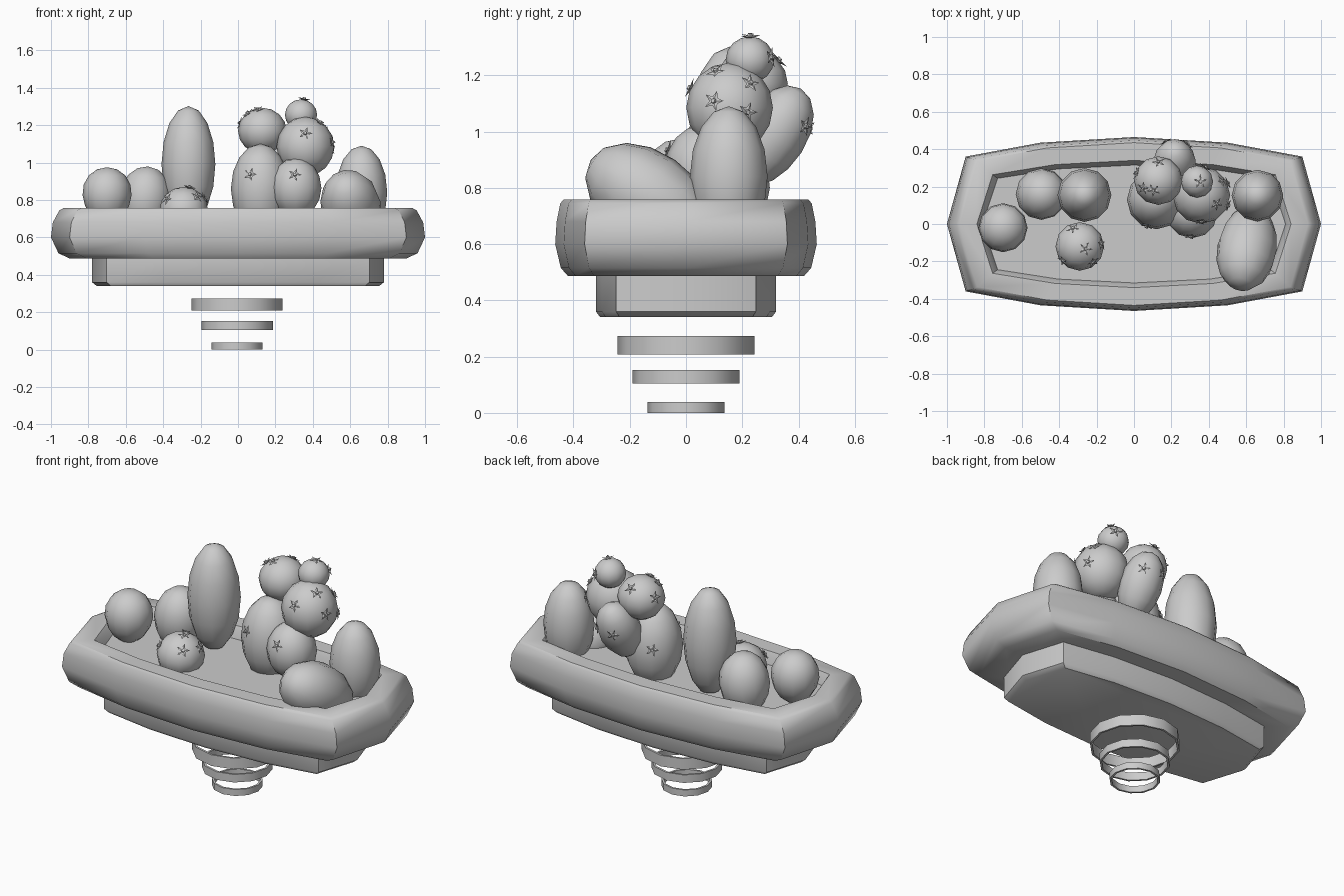
import bpy, bmesh, math
from mathutils import Vector, Matrix

if "Cube" in bpy.data.objects:
    bpy.data.objects.remove(bpy.data.objects["Cube"])


def finish(name, bm, angle=None):
    bmesh.ops.recalc_face_normals(bm, faces=bm.faces)
    me = bpy.data.meshes.new(name)
    bm.to_mesh(me)
    bm.free()
    ob = bpy.data.objects.new(name, me)
    bpy.context.collection.objects.link(ob)
    if angle:
        bpy.ops.object.select_all(action='DESELECT')
        ob.select_set(True)
        bpy.context.view_layer.objects.active = ob
        bpy.ops.object.shade_smooth_by_angle(angle=math.radians(angle))
    return ob


def loft(name, outline, profile, closed=False, angle=40):
    """Stack scaled copies of an outline; profile rows are (x scale, y scale, z)."""
    bm = bmesh.new()
    loops = [[bm.verts.new((x * sx, y * sy, z)) for x, y in outline] for sx, sy, z in profile]
    n = len(outline)
    pairs = list(zip(loops, loops[1:]))
    if closed:
        pairs.append((loops[-1], loops[0]))
    else:
        bm.faces.new(loops[0])
        bm.faces.new(loops[-1])
    for a, b in pairs:
        for i in range(n):
            j = (i + 1) % n
            bm.faces.new((a[i], a[j], b[j], b[i]))
    return finish(name, bm, angle)


# Twelve-sided pot outline, mirrored from one quarter
quarter = [(1, 0), (.9, .775), (.5, .935), (0, 1)]
half = quarter + [(-x, y) for x, y in quarter[-2::-1]]
outline = half + [(x, -y) for x, y in half[-2:0:-1]]

# Rounded tray with recessed soil
loft("tray", outline, [
    (.74, .30, .487), (.90, .42, .487), (.96, .445, .515), (1, .465, .60),
    (.99, .46, .68), (.955, .447, .745), (.93, .435, .758), (.84, .34, .758),
    (.825, .328, .735), (.81, .315, .69)])
# Lower foot of the pot
loft("pot_base", outline, [(.755, .305, .34), (.78, .32, .36), (.78, .32, .49)])

# Floating rings below the pot
circle = [(math.cos(math.tau * i / 12), math.sin(math.tau * i / 12)) for i in range(12)]
for i, (r, z0, z1) in enumerate([(.137, 0, .038), (.191, .105, .152), (.244, .208, .273)]):
    q = r - .012
    ring = loft(f"ring_{i + 1}", circle, [(r, r, z0), (r, r, z1), (q, q, z1), (q, q, z0)], closed=True)
    ring.location.x = -.005


def flower(name, point, normal):
    """Five-petal star with a raised button centre."""
    bm = bmesh.new()
    mat = Matrix.Translation(point) @ normal.to_track_quat('Z', 'Y').to_matrix().to_4x4()
    star = []
    for i in range(10):
        r, z = ((.038, .008), (.017, .004))[i % 2]
        a = math.tau * i / 10
        star.append(bm.verts.new((r * math.cos(a), r * math.sin(a), z)))
    mid, low = bm.verts.new((0, 0, .007)), bm.verts.new((0, 0, -.006))
    for i in range(10):
        bm.faces.new((star[i], star[(i + 1) % 10], mid))
        bm.faces.new((star[(i + 1) % 10], star[i], low))
    bmesh.ops.create_cone(bm, segments=6, radius1=.011, radius2=.008, depth=.01, cap_ends=True,
                          matrix=Matrix.Translation((0, 0, .009)))
    bm.transform(mat)
    finish(name, bm)


def cactus(name, centre, r, rz, axis=(0, 0, 1), egg=0.0, flowers=()):
    """Egg-shaped body along an axis, with flowers in the given directions."""
    c = Vector(centre)
    rot = Vector((0, 0, 1)).rotation_difference(Vector(axis).normalized()).to_matrix()
    bm = bmesh.new()
    bmesh.ops.create_uvsphere(bm, u_segments=12, v_segments=8, radius=1)
    for v in bm.verts:
        k = r * (1 + egg * v.co.z)
        v.co = c + rot @ Vector((v.co.x * k, v.co.y * k, v.co.z * rz))
    finish(name, bm, 60)
    for i, d in enumerate(flowers):
        loc = rot.transposed() @ Vector(d)
        s = Vector((loc.x / r, loc.y / r, loc.z / rz)).normalized()
        p = Vector((s.x * r, s.y * r, s.z * rz))
        n = Vector((s.x / r, s.y / r, s.z / rz)).normalized()
        flower(f"{name}_flower_{i + 1}", c + rot @ (p * .985), rot @ n)


# Single cacti around the pot
cactus("left_cactus", (-.70, -.02, .825), .131, .15, egg=.08)
cactus("back_left_cactus", (-.495, .16, .80), .138, .18, (.08, 0, 1), .06)
cactus("tall_cactus", (-.265, .155, .99), .144, .312)
cactus("small_round_cactus", (-.29, -.12, .745), .13, .125, flowers=[
    (.25, -.1, 1), (-.75, -.65, .5), (.6, -.7, .6), (-.3, .8, .7), (.9, .1, .5)])
cactus("leaning_cactus", (.605, -.125, .765), .16, .255, (-.14, -.8, .5), .08)
cactus("right_cactus", (.66, .152, .84), .138, .25)

# Flowering cluster
cactus("cluster_trunk", (.12, .13, .86), .158, .24, flowers=[(-.35, -.9, .5), (-.5, .8, .2)])
cactus("cluster_front", (.31, .06, .865), .136, .16, flowers=[(-.05, -.9, .5)])
cactus("cluster_middle", (.36, .155, 1.085), .154, .16, flowers=[
    (0, -.9, .45), (.9, -.35, .15), (.75, .5, .6), (.5, -.3, .8), (.9, .4, -.1)])
cactus("cluster_top", (.337, .227, 1.255), .086, .083, flowers=[(.2, 0, 1), (.5, .8, .1)])
cactus("cluster_left", (.13, .232, 1.17), .13, .123, flowers=[
    (-.2, -.4, .9), (0, .8, .7), (-.85, .3, .3), (-.6, -.3, .7)])
cactus("cluster_back", (.215, .31, .985), .117, .195, (.03, .5, .85), .06, flowers=[
    (-.3, .9, .2), (.5, .8, .25)])
